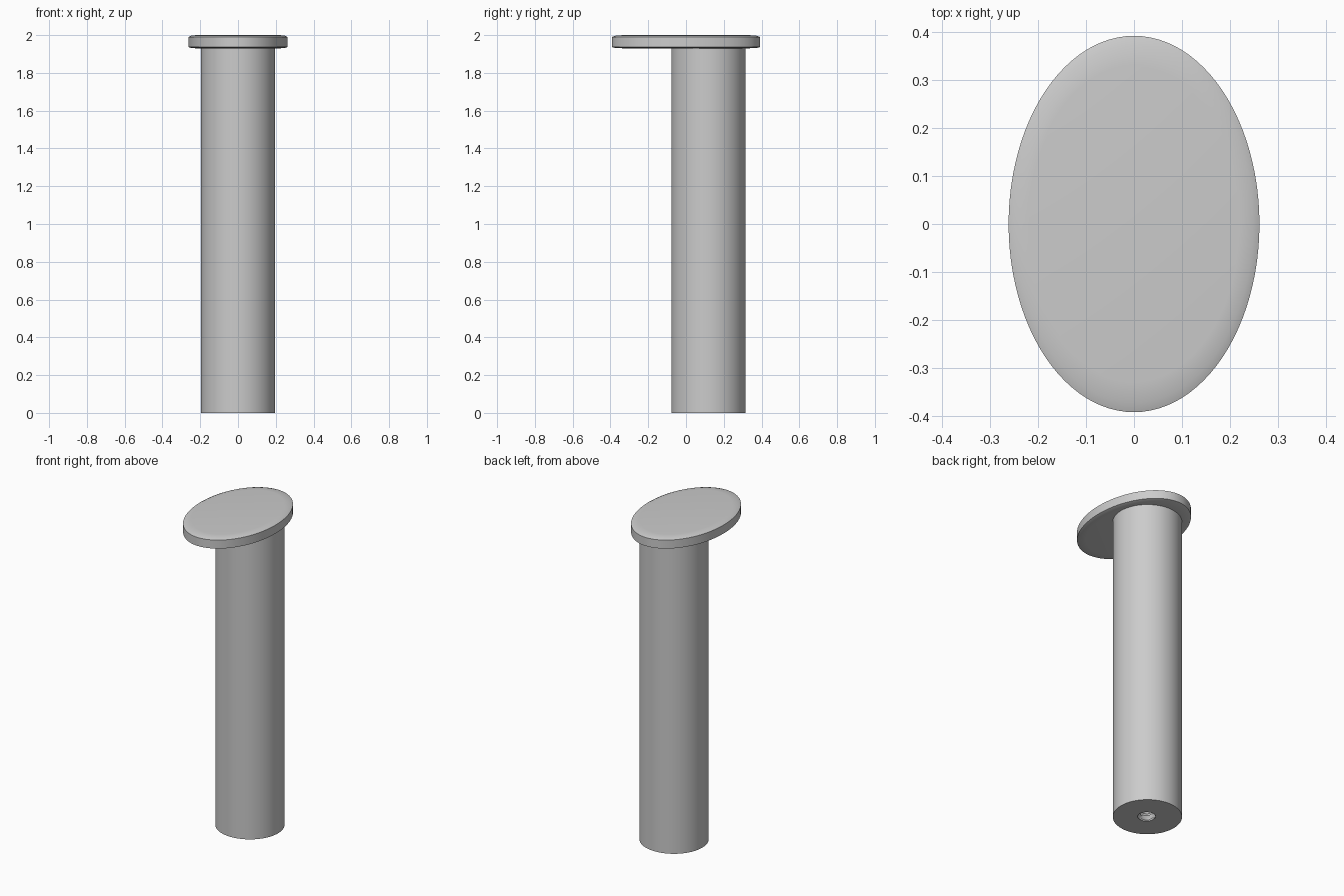
import bpy, bmesh
from math import sin, cos, pi

old = bpy.data.objects.get("Cube")
if old:
    bpy.data.objects.remove(old, do_unlink=True)

SEGS = 96
grey = bpy.data.materials.new("plain grey")
grey.use_nodes = True
colour = (0.6, 0.6, 0.6, 1)
grey.diffuse_color = colour
grey.node_tree.nodes["Principled BSDF"].inputs["Base Color"].default_value = colour


def stack(name, rings, centre_y=0.0):
    """Skin a stack of rings; each is (radius function of turn, y stretch, z)."""
    bm = bmesh.new()
    loops = []
    for radius, stretch, z in rings:
        loop = []
        for i in range(SEGS):
            t = i / SEGS
            r = radius(t)
            loop.append(bm.verts.new((r * cos(2 * pi * t),
                                      centre_y + r * stretch * sin(2 * pi * t), z)))
        loops.append(loop)
    for a, b in zip(loops, loops[1:]):
        for i in range(SEGS):
            j = (i + 1) % SEGS
            bm.faces.new((a[i], a[j], b[j], b[i]))
    bm.faces.new(loops[0])
    bm.faces.new(loops[-1])
    bmesh.ops.recalc_face_normals(bm, faces=bm.faces)
    mesh = bpy.data.meshes.new(name)
    bm.to_mesh(mesh)
    bm.free()
    mesh.materials.append(grey)
    obj = bpy.data.objects.new(name, mesh)
    bpy.context.collection.objects.link(obj)
    bpy.ops.object.select_all(action='DESELECT')
    obj.select_set(True)
    bpy.context.view_layer.objects.active = obj
    bpy.ops.object.shade_smooth_by_angle(angle=pi / 6)
    return obj


def circle(r):
    return lambda t: r


# Oval head: straight rim with very slightly domed faces
profile = [(0.84, 1.93), (0.95, 1.932), (1, 1.937), (1, 1.99), (0.95, 1.997), (0.84, 2.0)]
stack("oval_head", [(circle(0.262 * s), 1.5, z) for s, z in profile])

# Shaft with a threaded blind hole in its foot
PITCH, DEPTH, STEPS = 0.04, 0.36, 6


def thread(z):
    return lambda t: 0.043 + 0.03 * abs((z / PITCH + t) % 1 - 0.5)


count = int(DEPTH / PITCH * STEPS)
bore = [(thread(k * PITCH / STEPS), 1, k * PITCH / STEPS) for k in range(count, -1, -1)]
wall = [(circle(0.196), 1, 0), (circle(0.196), 1, 1.94)]
stack("threaded_shaft", bore + wall, 0.118)
